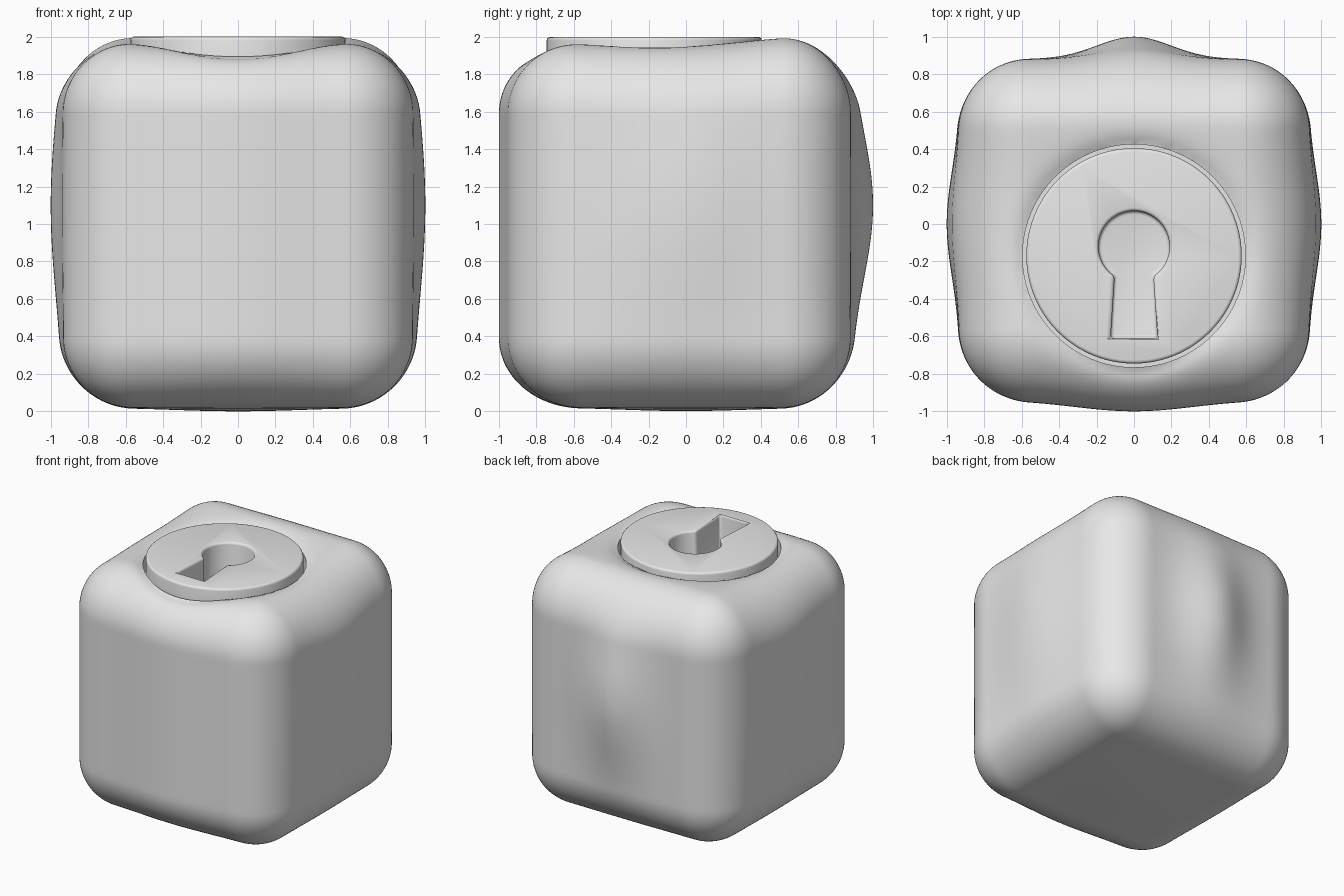
import bpy, bmesh, math
from mathutils import Vector

if "Cube" in bpy.data.objects:
    bpy.data.objects.remove(bpy.data.objects["Cube"], do_unlink=True)

grey = bpy.data.materials.new("light grey")
grey.use_nodes = True
grey.diffuse_color = (0.8, 0.8, 0.8, 1)
grey.node_tree.nodes["Principled BSDF"].inputs["Base Color"].default_value = (0.8, 0.8, 0.8, 1)

LOCK = Vector((0, -0.17))   # lock centre in plan
HOLE_R, DISC_R = 0.595, 0.575


def make_object(name, bm):
    bmesh.ops.recalc_face_normals(bm, faces=bm.faces)
    mesh = bpy.data.meshes.new(name)
    bm.to_mesh(mesh)
    bm.free()
    mesh.materials.append(grey)
    ob = bpy.data.objects.new(name, mesh)
    bpy.context.collection.objects.link(ob)
    return ob


def prism(name, outline, bottom, top):
    bm = bmesh.new()
    face = bm.faces.new([bm.verts.new((x, y, bottom)) for x, y in outline])
    side = bmesh.ops.extrude_face_region(bm, geom=[face])["geom"]
    moved = [v for v in side if isinstance(v, bmesh.types.BMVert)]
    bmesh.ops.translate(bm, verts=moved, vec=(0, 0, top - bottom))
    return make_object(name, bm)


def circle(centre, radius, count):
    return [(centre[0] + radius * math.cos(math.tau * i / count),
             centre[1] + radius * math.sin(math.tau * i / count)) for i in range(count)]


def activate(ob):
    bpy.ops.object.select_all(action="DESELECT")
    ob.select_set(True)
    bpy.context.view_layer.objects.active = ob


def cut(ob, cutter):
    mod = ob.modifiers.new("cut", "BOOLEAN")
    mod.operation, mod.solver, mod.object = "DIFFERENCE", "EXACT", cutter
    activate(ob)
    bpy.ops.object.modifier_apply(modifier=mod.name)
    bpy.data.objects.remove(cutter, do_unlink=True)


def smooth(ob, degrees):
    activate(ob)
    bpy.ops.object.shade_smooth_by_angle(angle=math.radians(degrees))


def bump(value, centre, width):
    return math.exp(-((value - centre) / width) ** 2)


# Body: rounded box with softly swollen faces
low, high, radius = Vector((-0.93, -0.94, 0.02)), Vector((0.93, 0.88, 1.965)), 0.37
bm = bmesh.new()
bmesh.ops.create_cube(bm, size=1)
bmesh.ops.subdivide_edges(bm, edges=bm.edges[:], cuts=59, use_grid_fill=True)
for v in bm.verts:
    box = Vector([a + (b - a) * (c + 0.5) for a, b, c in zip(low, high, v.co)])
    core = Vector([min(max(c, a + radius), b - radius) for a, b, c in zip(low, high, box)])
    n = (box - core).normalized()
    p = core + n * radius
    x, y, z = p
    p.x += n.x * 0.07 * bump(y, 0, 0.4) * bump(z, 1.1, 0.7)
    if n.y > 0:
        p.y += n.y * 0.12 * bump(x, 0, 0.28) * bump(z, 1.1, 0.55)
    else:
        p.y += n.y * 0.06 * bump(x, 0, 0.45)
    if n.z > 0:
        gap = max((Vector((x, y)) - LOCK).length - HOLE_R, 0)
        p.z += n.z * (0.03 * bump(y, 0.6, 0.3) - 0.035 * math.exp(-gap / 0.05))
    else:
        p.z += n.z * 0.02 * bump(x, 0, 0.5) * bump(y, 0, 0.5)
    v.co = p
body = make_object("body", bm)

# Round socket in the top
cut(body, prism("socket_cutter", circle(LOCK, HOLE_R, 96), 1.62, 2.3))
smooth(body, 40)

# Lock disc with a keyhole: round head and flared foot
disc = prism("lock_disc", circle(LOCK, DISC_R, 96), 1.6, 2.0)
start, end = math.radians(-57), math.radians(237)
head = [(0.19 * math.cos(a), -0.12 + 0.19 * math.sin(a))
        for a in (start + (end - start) * i / 32 for i in range(33))]
keyhole = head + [(-0.125, -0.61), (0.125, -0.61)]
cut(disc, prism("keyhole_cutter", keyhole, 1.68, 2.3))
bevel = disc.modifiers.new("soft_edges", "BEVEL")
bevel.width, bevel.segments = 0.018, 3
bevel.limit_method, bevel.angle_limit = "ANGLE", math.radians(40)
bevel.use_clamp_overlap = False
activate(disc)
bpy.ops.object.modifier_apply(modifier=bevel.name)
smooth(disc, 35)
